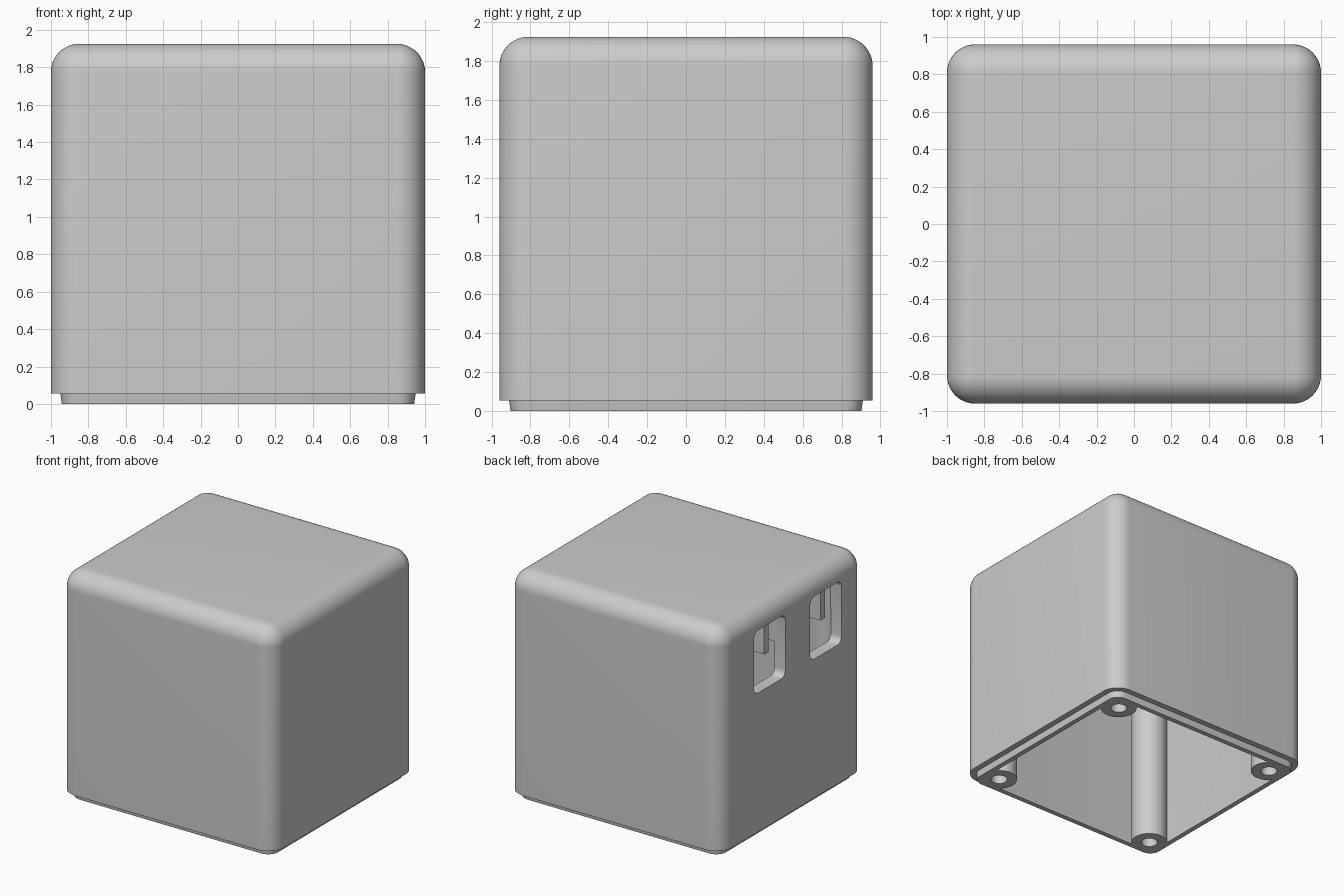
import bpy, bmesh, math
from mathutils import Vector

cube = bpy.data.objects.get("Cube")
if cube:
    bpy.data.objects.remove(cube, do_unlink=True)

grey = bpy.data.materials.new("light grey plastic")
grey.use_nodes = True
colour = (0.6, 0.6, 0.6, 1)
grey.diffuse_color = colour
grey.node_tree.nodes["Principled BSDF"].inputs["Base Color"].default_value = colour

HX, HY, TOP = 1.0, 0.96, 1.925      # outer half sizes and height
ROUND, WALL, LIP_Z = 0.15, 0.1, 0.055


def ring(hx, hy, r, steps=10):
    """Rounded rectangle outline; a circle when the half sizes equal r."""
    pts = []
    for i, (sx, sy) in enumerate([(1, 1), (-1, 1), (-1, -1), (1, -1)]):
        for k in range(steps + 1):
            a = math.pi / 2 * (i + k / steps)
            pts.append((sx * (hx - r) + r * math.cos(a), sy * (hy - r) + r * math.sin(a)))
    return pts


def loft(name, sections, place=lambda x, y, z: (x, y, z)):
    """Skin a stack of (outline, height) sections and cap both ends."""
    bm = bmesh.new()
    loops = [[bm.verts.new(place(x, y, z)) for x, y in pts] for pts, z in sections]
    for a, b in zip(loops, loops[1:]):
        for i in range(len(a)):
            j = (i + 1) % len(a)
            bm.faces.new((a[i], a[j], b[j], b[i]))
    bm.faces.new(loops[0][::-1])
    bm.faces.new(loops[-1])
    bmesh.ops.remove_doubles(bm, verts=bm.verts[:], dist=0.0002)
    bmesh.ops.recalc_face_normals(bm, faces=bm.faces[:])
    mesh = bpy.data.meshes.new(name)
    bm.to_mesh(mesh)
    bm.free()
    mesh.materials.append(grey)
    obj = bpy.data.objects.new(name, mesh)
    bpy.context.collection.objects.link(obj)
    return obj


def activate(obj):
    bpy.ops.object.select_all(action='DESELECT')
    obj.select_set(True)
    bpy.context.view_layer.objects.active = obj


def smooth(obj):
    activate(obj)
    bpy.ops.object.shade_smooth_by_angle(angle=math.radians(30))


def inset(d):
    return ring(HX - d, HY - d, max(ROUND - d, 0.0))


# Shell: cavity ceiling, down the inside, round the lip, up the outside, over the top
sections = [(inset(WALL), TOP - WALL), (inset(WALL), 0),
            (inset(0.058), 0), (inset(0.05), LIP_Z), (inset(0), LIP_Z)]
for k in range(13):
    a = math.pi / 2 * k / 12
    sections.append((inset(ROUND * (1 - math.cos(a))), TOP - ROUND + ROUND * math.sin(a)))
shell = loft("shell", sections)

# Two rounded windows through the right wall
WIN_Y, WIN_Z, WIN_W, WIN_H = (0.31, -0.44), 1.495, 0.21, 0.265
for y in WIN_Y:
    outline = ring(WIN_W, WIN_H, 0.055, 6)
    cutter = loft("window_cutter", [(outline, -1.2), (outline, -0.8)],
                  lambda u, v, d: (d, y + u, WIN_Z + v))
    cutter.hide_render = True
    mod = shell.modifiers.new("window", 'BOOLEAN')
    mod.operation = 'DIFFERENCE'
    mod.solver = 'EXACT'
    mod.object = cutter
    activate(shell)
    bpy.ops.object.modifier_apply(modifier=mod.name)
    bpy.data.objects.remove(cutter, do_unlink=True)
smooth(shell)

# Corner posts with blind screw holes
post, hole = ring(0.145, 0.145, 0.145, 8), ring(0.065, 0.065, 0.065, 8)
for sx, sx_name in ((1, "left"), (-1, "right")):
    for sy, sy_name in ((1, "back"), (-1, "front")):
        smooth(loft(f"corner_post_{sy_name}_{sx_name}",
                    [(hole, 0.6), (hole, 0), (post, 0), (post, TOP - WALL + 0.02)],
                    lambda x, y, z: (x + sx * 0.79, y + sy * 0.75, z)))


# Guide plates hanging behind the upper half of each window
def plate(name, lo, hi):
    lo, hi = Vector(lo), Vector(hi)
    mid, half = (lo + hi) / 2, (hi - lo) / 2
    outline = ring(half.x, half.y, 0.0, 1)
    loft(name, [(outline, lo.z), (outline, hi.z)],
         lambda x, y, z: (x + mid.x, y + mid.y, z))


for side, y in zip(("back", "front"), WIN_Y):
    plate(f"window_divider_{side}", (-0.97, y - 0.03, 1.5), (-0.7, y + 0.03, TOP - WALL + 0.02))
    for s in (1, -1):
        edge = y + s * (WIN_W + 0.03)
        plate(f"window_guide_{side}", (-0.92, edge - 0.03, 1.5),
              (-0.7, edge + 0.03, TOP - WALL + 0.02))
